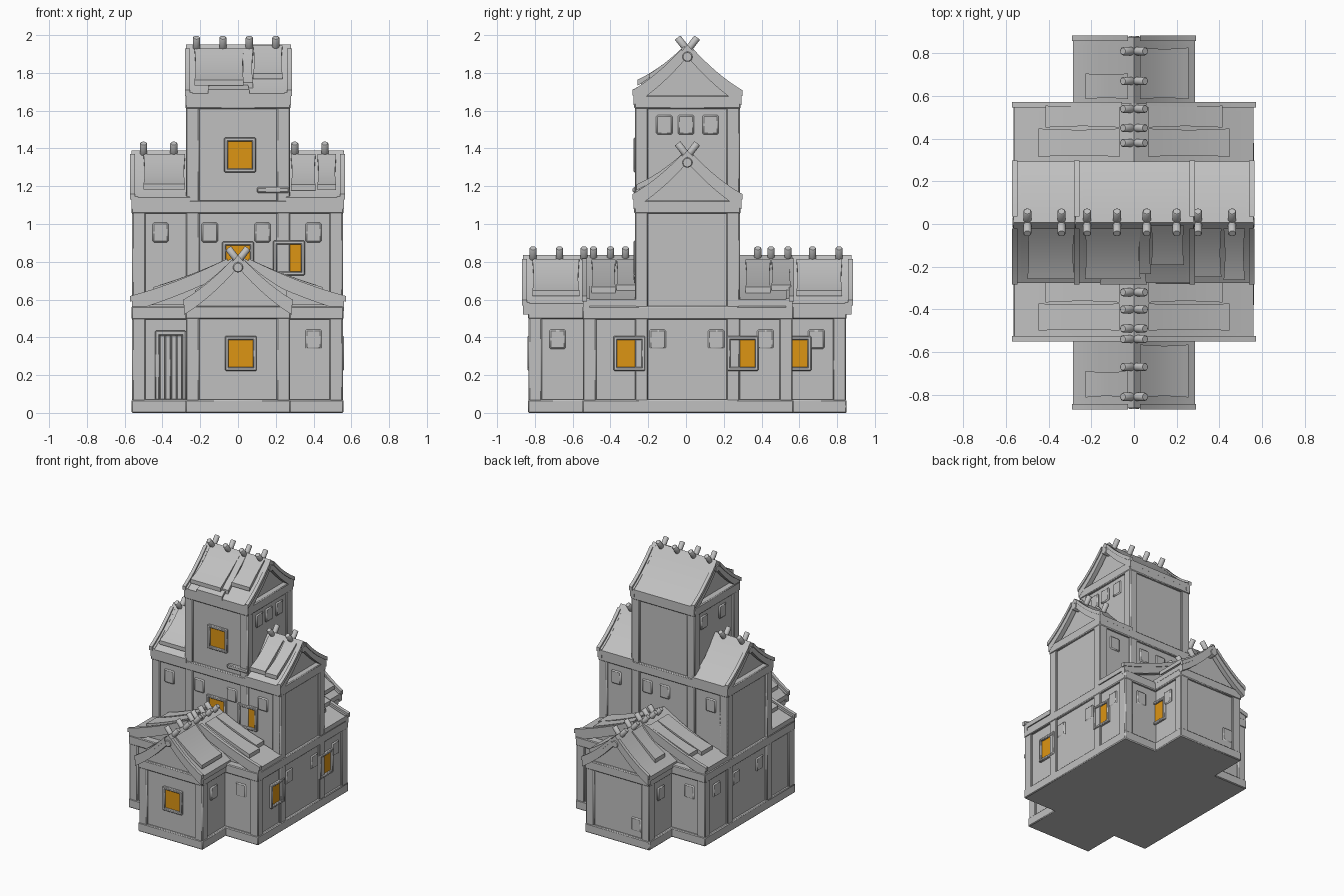
import bpy, bmesh, math
from mathutils import Vector

if "Cube" in bpy.data.objects:
    bpy.data.objects.remove(bpy.data.objects["Cube"])


def material(name, rgb):
    m = bpy.data.materials.new(name)
    m.diffuse_color = (*rgb, 1)
    m.use_nodes = True
    m.node_tree.nodes["Principled BSDF"].inputs["Base Color"].default_value = m.diffuse_color
    return m


GREY = material("stone grey", (0.53, 0.53, 0.53))
AMBER = material("amber glass", (0.72, 0.30, 0.007))


def finish(name, bm, mat=GREY, bevel=0):
    bmesh.ops.recalc_face_normals(bm, faces=bm.faces)
    me = bpy.data.meshes.new(name)
    bm.to_mesh(me)
    bm.free()
    me.materials.append(mat)
    ob = bpy.data.objects.new(name, me)
    bpy.context.collection.objects.link(ob)
    if bevel:
        b = ob.modifiers.new("soft_edges", 'BEVEL')
        b.width, b.segments = bevel, 1
    return ob


def box(name, x0, x1, y0, y1, z0, z1, mat=GREY, bevel=0.006):
    bm = bmesh.new()
    bmesh.ops.create_cube(bm, size=1)
    for v in bm.verts:
        v.co = ((x0 + x1) / 2 + v.co.x * (x1 - x0),
                (y0 + y1) / 2 + v.co.y * (y1 - y0),
                (z0 + z1) / 2 + v.co.z * (z1 - z0))
    return finish(name, bm, mat, bevel)


def rod(name, p, q, r, sides=12):
    p, q = Vector(p), Vector(q)
    bm = bmesh.new()
    bmesh.ops.create_cone(bm, cap_ends=True, segments=sides, radius1=r, radius2=r,
                          depth=(q - p).length)
    rot = (q - p).to_track_quat('Z', 'Y').to_matrix()
    for v in bm.verts:
        v.co = rot @ v.co + (p + q) / 2
    return finish(name, bm, bevel=0.004)


# ---- walls: recessed core, corner posts, base and top bands
def storey(name, x0, x1, y0, y1, z0, z1, base=False):
    i, w = 0.015, 0.07
    box(name + "_wall", x0 + i, x1 - i, y0 + i, y1 - i, z0, z1, bevel=0)
    for px in (x0, x1 - w):
        for py in (y0, y1 - w):
            box(name + "_post", px, px + w, py, py + w, z0, z1 - 0.06)
    o = 0.004
    box(name + "_top_band", x0 - o, x1 + o, y0 - o, y1 + o, z1 - 0.07, z1)
    if base:
        box(name + "_base_band", x0 - o, x1 + o, y0 - o, y1 + o, 0, 0.07)


X0, X1 = -0.56, 0.555        # wide blocks
W0, W1 = -0.275, 0.275       # wings and tower
U0, U1 = -0.27, 0.285        # upper floors, depth
M0, M1 = -0.545, 0.565       # ground block, depth
F0, F1 = -0.833, 0.847       # wing ends
storey("ground_block", X0, X1, M0, M1, 0, 0.565, True)
storey("front_wing", W0, W1, F0, -0.35, 0, 0.567, True)
storey("back_wing", W0, W1, 0.35, F1, 0, 0.567, True)
storey("second_floor", X0, X1, U0, U1, 0.5, 1.125)
storey("tower", W0, W1, U0, U1, 1.1, 1.68)

# intermediate posts on the second floor and the long sides
for px in (W0, W1 - 0.07):
    for py in (U0, U1 - 0.07):
        box("second_floor_mid_post", px, px + 0.07, py, py + 0.07, 0.5, 1.15)
for px in (X0, X1 - 0.07):
    for py in (U0, U1 - 0.07):
        box("side_tall_post", px, px + 0.07, py, py + 0.07, 0.03, 1.08)


# ---- roofs: l runs along the ridge, d across it
def P(axis, l, d, z):
    return Vector((l, d, z)) if axis == 'x' else Vector((d, l, z))


def roof_sheet(name, axis, l0, l1, side, w, ze, za, cd=0, t0=0, t1=1,
               lift=(0, 0), thick=0.035, pinch=0.012):
    n, rows = 8, []
    bm = bmesh.new()
    for k in range(n + 1):
        s = k / n
        t = t0 + (t1 - t0) * s
        z = za - (za - ze) * (t + 0.3 * t * (1 - t)) + lift[0] + (lift[1] - lift[0]) * s
        p = pinch * math.sin(math.pi * s)
        rows.append([bm.verts.new(P(axis, l, cd + side * w * t, zz))
                     for l, zz in ((l0 + p, z), (l1 - p, z), (l1 - p, z - thick), (l0 + p, z - thick))])
    for a, b in zip(rows, rows[1:]):
        for j in range(4):
            bm.faces.new((a[j], a[(j + 1) % 4], b[(j + 1) % 4], b[j]))
    bm.faces.new(rows[0])
    bm.faces.new(rows[-1])
    return finish(name, bm)


def gable_roof(name, axis, l0, l1, w, ze, za, ends, cd=0, raised=()):
    for side in (-1, 1):
        roof_sheet(name + "_sheet", axis, l0, l1, side, w, ze, za, cd)
    # solid gable wall under the sheets
    bm = bmesh.new()
    tri = [[bm.verts.new(P(axis, l, cd + d, z))
            for d, z in ((-w + 0.03, ze - 0.03), (w - 0.03, ze - 0.03), (0.08 * w, za - 0.07), (-0.08 * w, za - 0.07))]
           for l in (l0 + 0.045, l1 - 0.045)]
    bm.faces.new(tri[0])
    bm.faces.new(tri[1])
    for j in range(4):
        bm.faces.new((tri[0][j], tri[0][(j + 1) % 4], tri[1][(j + 1) % 4], tri[1][j]))
    finish(name + "_gable", bm)
    rod(name + "_ridge_log", P(axis, l0 - 0.005, cd, za - 0.065),
        P(axis, l1 + 0.005, cd, za - 0.065), 0.027)
    # barge boards on the open ends
    for l, out in ends:
        for side in (-1, 1):
            roof_sheet(name + "_barge_board", axis, min(l, l - out * 0.035), max(l, l - out * 0.035),
                       side, w, ze, za, cd, 0.02, 1.0, (0.0, 0.005), 0.065, 0)
            roof_sheet(name + "_edge_tile", axis, min(l + out * .006, l - out * 0.02),
                       max(l + out * .006, l - out * 0.02), side, w, ze, za, cd, 0.1, 1.02,
                       (0.012, 0.022), 0.03, 0)
    # loose raised shingles: (start, end, side, upper t, lower t, flare)
    for a, b, side, ta, tb, fl in raised:
        roof_sheet(name + "_shingle", axis, a, b, side, w, ze, za, cd, ta, tb,
                   (0.012, fl), 0.03, 0.006)


CY = (U0 + U1) / 2
gable_roof("tower_roof", 'x', -0.275, 0.28, 0.285, 1.69, 1.95, ((-0.275, -1), (0.28, 1)), CY,
           ((-0.23, 0.03, -1, 0.1, 0.93, 0.06), (0.02, 0.08, -1, 0.1, 0.85, 0.03),
            (0.08, 0.235, -1, 0.05, 0.7, 0.045), (-0.16, 0.06, -1, 0.7, 1.02, 0.025)))
gable_roof("left_roof", 'x', -0.565, -0.255, 0.285, 1.14, 1.39, ((-0.565, -1),), CY,
           ((-0.5, -0.28, -1, 0.1, 0.93, 0.06),))
gable_roof("right_roof", 'x', 0.255, 0.56, 0.285, 1.14, 1.39, ((0.56, 1),), CY,
           ((0.28, 0.41, -1, 0.1, 0.9, 0.05), (0.42, 0.52, -1, 0.1, 0.95, 0.06)))
box("front_eave_strip", 0.1, 0.27, U0 - 0.012, U0 + 0.02, 1.165, 1.195)

for s, far, mid, near, tag in ((-1, F0 - 0.03, M0, -0.26, "front"), (1, F1 + 0.03, M1, 0.27, "back")):
    a, b = sorted((mid, near))
    m = (a + b) / 2
    gable_roof(tag + "_wide_roof", 'y', a, b, 0.56, 0.60, 0.835, ((mid, s),), 0,
               [(p, q, d, 0.12, t, 0.03) for d in (-1, 1)
                for p, q, t in ((a + 0.045, m + 0.03, 0.8), (m + 0.035, b - 0.01, 0.74))])
    c, e = sorted((far, mid - s * 0.08))
    g, h = sorted((far - s * 0.05, mid + s * 0.02))
    gable_roof(tag + "_wing_roof", 'y', c, e, 0.285, 0.58, 0.835, ((far, s),), 0,
               ((g, h, 1, 0.1, 0.9, 0.05), (g, (g + h) / 2, -1, 0.1, 0.8, 0.03)))


# ---- crossed pegs along the ridges
def pegs(axis, l, z, cd=0):
    for side in (-1, 1):
        rod("ridge_peg", P(axis, l, cd - side * 0.015, z - 0.055),
            P(axis, l, cd + side * 0.052, z + 0.032), 0.02, 10)


for l in (-0.22, -0.08, 0.06, 0.2):
    pegs('x', l, 1.955, CY)
for l in (-0.5, -0.34, 0.3, 0.46):
    pegs('x', l, 1.395, CY)
for l in (-0.81, -0.67, -0.54, -0.49, -0.40, -0.32, 0.38, 0.45, 0.54, 0.67, 0.81):
    pegs('y', l, 0.84)


# ---- wall details: n is the axis the wall faces, pos its surface, s the outward sign
def plate(name, n, pos, s, u0, u1, z0, z1, depth, mat=GREY, bevel=0.005):
    a, b = sorted((pos - s * 0.002, pos + s * depth))
    if n == 'x':
        return box(name, a, b, u0, u1, z0, z1, mat, bevel)
    return box(name, u0, u1, a, b, z0, z1, mat, bevel)


def tile(n, edge, s, u, z):
    plate("wall_tile", n, edge - s * 0.015, s, u - 0.043, u + 0.043, z - 0.052, z + 0.052, 0.014, bevel=0.01)


def window(n, edge, s, u, z):
    pos = edge - s * 0.015
    w, h, f = 0.064, 0.072, 0.02
    plate("window_glass", n, pos, s, u - w, u + w, z - h, z + h, 0.007, AMBER, 0)
    for d in (-1, 1):
        p, q = sorted((u + d * w, u + d * (w + f)))
        plate("window_frame_side", n, pos, s, p, q, z - h - f, z + h + f, 0.022)
        p, q = sorted((z + d * h, z + d * (h + f)))
        plate("window_frame_bar", n, pos, s, u - w - f, u + w + f, p, q, 0.022)


window('y', F0, -1, 0.015, 0.315)
window('y', U0, -1, 0.01, 1.365)
window('y', U0, -1, 0.0, 0.815)
window('y', U0, -1, 0.27, 0.82)
window('x', X1, 1, -0.3, 0.315)
window('x', X1, 1, 0.3, 0.315)
window('x', W1, 1, 0.58, 0.315)

for u in (-0.41, -0.15, 0.13, 0.4):
    tile('y', U0, -1, u, 0.955)
for u in (-0.41, -0.01, 0.14, 0.41):
    tile('y', U1, 1, u, 0.955)
for u in (-0.115, 0, 0.13):
    tile('x', W1, 1, u, 1.525)
for u in (0.16, -0.07):
    tile('x', W0, -1, u, 1.525)
for u in (-0.15, 0.16, 0.42):
    tile('x', X1, 1, u, 0.39)
for u in (-0.12, 0.17, 0.41):
    tile('x', X0, -1, u, 0.39)
for s, e in ((1, W1), (-1, W0)):
    for u in (-0.68, 0.69):
        tile('x', e, s, u, 0.39)
tile('y', M0, -1, 0.4, 0.39)
for u in (-0.42, 0.4):
    tile('y', M1, 1, u, 0.39)
tile('y', F1, 1, -0.16, 0.17)

# plank door on the left of the front
wall = M0 + 0.015
plate("door_frame_left", 'y', wall, -1, -0.44, -0.415, 0.07, 0.43, 0.022)
plate("door_frame_right", 'y', wall, -1, -0.295, -0.275, 0.07, 0.43, 0.022)
plate("door_frame_top", 'y', wall, -1, -0.44, -0.275, 0.41, 0.435, 0.022)
for k in range(4):
    u = -0.413 + k * 0.03
    plate("door_plank", 'y', wall, -1, u, u + 0.027, 0.07, 0.41, 0.012, bevel=0.003)

bpy.ops.object.select_all(action='SELECT')
bpy.context.view_layer.objects.active = bpy.context.selected_objects[0]
bpy.ops.object.shade_smooth_by_angle(angle=math.radians(37))
